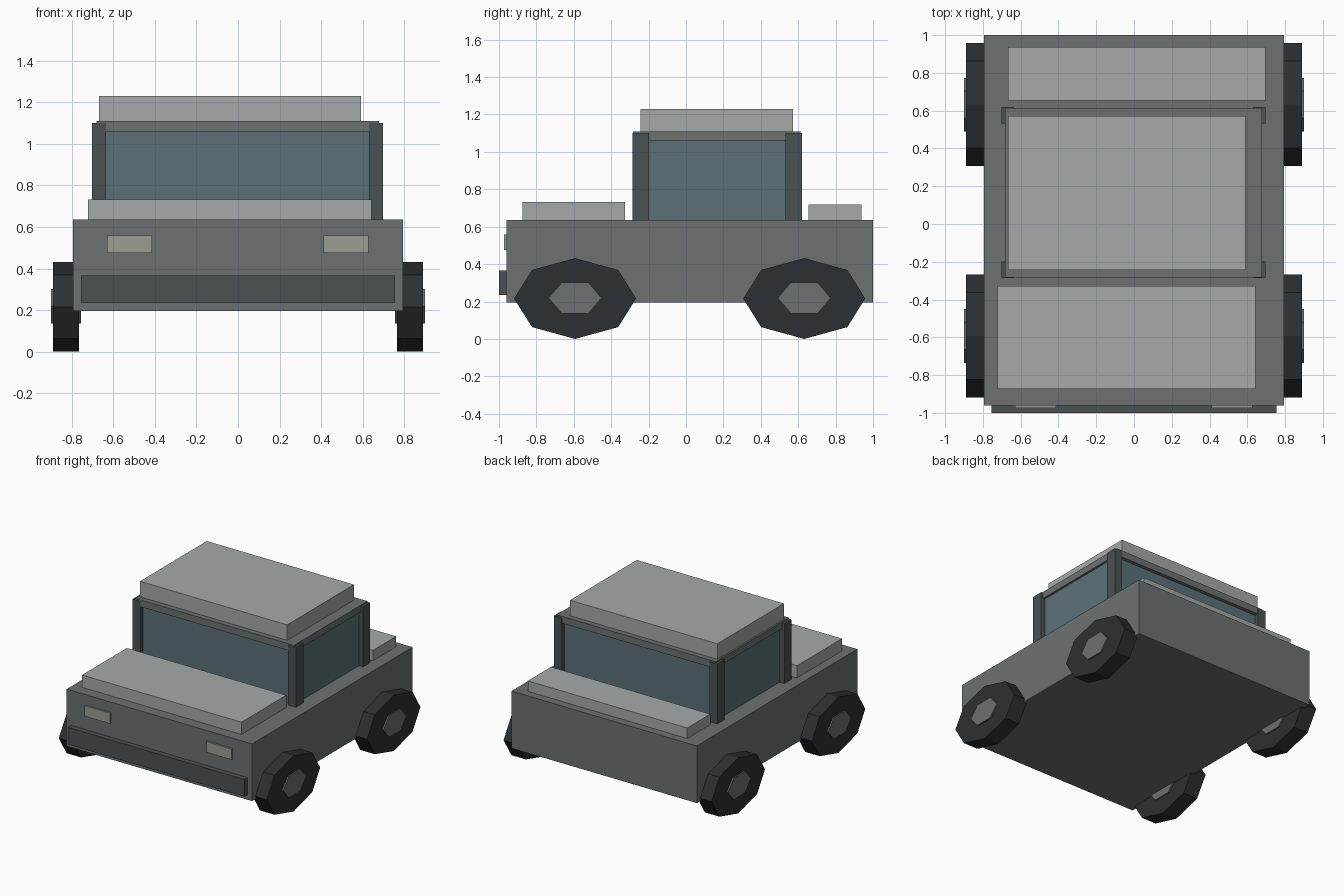
import bpy
import bmesh
from mathutils import Matrix, Vector
from math import pi

if "Cube" in bpy.data.objects:
    bpy.data.objects.remove(bpy.data.objects["Cube"])


def material(name, rgb):
    m = bpy.data.materials.new(name)
    m.diffuse_color = (*rgb, 1)
    m.use_nodes = True
    m.node_tree.nodes["Principled BSDF"].inputs["Base Color"].default_value = m.diffuse_color
    return m


PAINT = material("paint", (0.15, 0.165, 0.17))
PANEL = material("light_panel", (0.38, 0.40, 0.40))
TRIM = material("dark_trim", (0.07, 0.085, 0.09))
GLASS = material("glass", (0.105, 0.165, 0.19))
RUBBER = material("rubber", (0.025, 0.03, 0.033))
LAMP = material("lamp", (0.33, 0.34, 0.30))


def finish(name, bm, mat):
    me = bpy.data.meshes.new(name)
    bm.to_mesh(me)
    bm.free()
    me.materials.append(mat)
    ob = bpy.data.objects.new(name, me)
    bpy.context.collection.objects.link(ob)
    return ob


def box(name, x, y, z, mat):
    """Box from (min, max) ranges."""
    lo, hi = Vector((x[0], y[0], z[0])), Vector((x[1], y[1], z[1]))
    bm = bmesh.new()
    bmesh.ops.create_cube(bm, size=1, matrix=Matrix.Translation((lo + hi) / 2)
                          @ Matrix.Diagonal((*(hi - lo), 1)))
    return finish(name, bm, mat)


def disc(name, sides, x, y, z, ry, rz, turn, mat):
    """Flattened prism with its axle along x."""
    bm = bmesh.new()
    bmesh.ops.create_cone(bm, cap_ends=True, segments=sides, radius1=1, radius2=1, depth=1,
                          matrix=Matrix.Translation(((x[0] + x[1]) / 2, y, z))
                          @ Matrix.Diagonal((x[1] - x[0], ry, rz, 1))
                          @ Matrix.Rotation(turn, 4, 'X')
                          @ Matrix.Rotation(pi / 2, 4, 'Y'))
    return finish(name, bm, mat)


# Body and bumper
box("body", (-0.793, 0.793), (-0.96, 1.0), (0.195, 0.637), PAINT)
box("front_bumper", (-0.755, 0.755), (-1.0, -0.95), (0.235, 0.367), TRIM)

# Raised panels on bonnet, boot and roof
box("bonnet_panel", (-0.722, 0.642), (-0.874, -0.327), (0.63, 0.732), PANEL)
box("boot_panel", (-0.667, 0.696), (0.655, 0.938), (0.63, 0.718), PANEL)
box("roof_panel", (-0.668, 0.591), (-0.243, 0.572), (1.10, 1.23), PANEL)

# Cabin
box("cabin_glass", (-0.662, 0.662), (-0.255, 0.585), (0.63, 1.065), GLASS)
box("roof", (-0.682, 0.678), (-0.283, 0.613), (1.057, 1.11), PAINT)
for end, y in (("front", (-0.286, -0.198)), ("rear", (0.532, 0.62))):
    box(end + "_left_pillar", (-0.702, -0.635), y, (0.63, 1.10), TRIM)
    box(end + "_right_pillar", (0.63, 0.697), y, (0.63, 1.10), TRIM)

# Headlights
for side, x in (("left", (-0.63, -0.414)), ("right", (0.411, 0.627))):
    box(side + "_headlight", x, (-0.973, -0.95), (0.475, 0.558), LAMP)

# Wheels: eight-sided tyres with six-sided hubs
for end, y in (("front", -0.593), ("rear", 0.632)):
    for side, s in (("left", -1), ("right", 1)):
        tyre = sorted((s * 0.765, s * 0.89))
        hub = sorted((s * 0.755, s * 0.90))
        disc(f"{end}_{side}_tyre", 8, tyre, y, 0.216, 0.326, 0.216, 0, RUBBER)
        disc(f"{end}_{side}_hub", 6, hub, y, 0.219, 0.142, 0.096, 0, PAINT)
